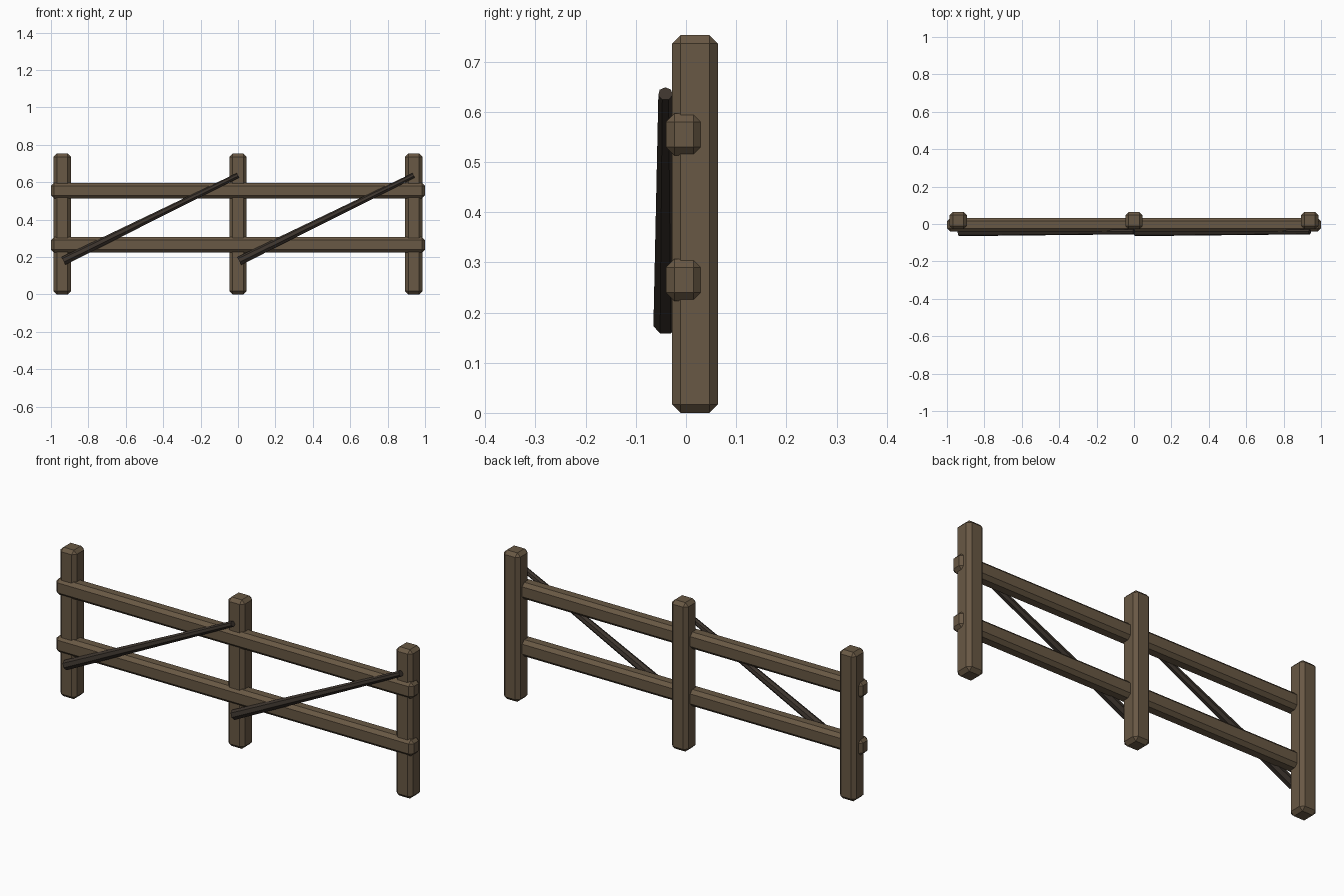
import bpy, bmesh
from mathutils import Vector, Matrix

if "Cube" in bpy.data.objects:
    bpy.data.objects.remove(bpy.data.objects["Cube"])


def material(name, rgb):
    m = bpy.data.materials.new(name)
    m.diffuse_color = (*rgb, 1)
    m.use_nodes = True
    m.node_tree.nodes["Principled BSDF"].inputs["Base Color"].default_value = m.diffuse_color
    return m


wood = material("weathered_wood", (0.14, 0.098, 0.058))
dark_wood = material("dark_wood", (0.045, 0.034, 0.026))


def finish(name, bm, mat):
    me = bpy.data.meshes.new(name)
    bm.to_mesh(me)
    bm.free()
    me.materials.append(mat)
    ob = bpy.data.objects.new(name, me)
    bpy.context.collection.objects.link(ob)
    return ob


def beam(name, lo, hi, bevel):
    """Box between two corners with a single flat chamfer on every edge."""
    lo, hi = Vector(lo), Vector(hi)
    bm = bmesh.new()
    bmesh.ops.create_cube(bm, size=1)
    bmesh.ops.scale(bm, vec=hi - lo, verts=bm.verts)
    bmesh.ops.translate(bm, vec=(lo + hi) / 2, verts=bm.verts)
    bmesh.ops.bevel(bm, geom=bm.edges[:], offset=bevel, segments=1,
                    affect='EDGES', profile=0.5)
    return finish(name, bm, wood)


def pole(name, a, b, r1, r2):
    """Seven-sided tapered pole from a to b, one corner pointing up."""
    a, b = Vector(a), Vector(b)
    axis = (b - a).normalized()
    side = Vector((0, 1, 0))
    up = axis.cross(side)
    if up.z < 0:
        up, side = -up, -side
    bm = bmesh.new()
    bmesh.ops.create_cone(bm, cap_ends=True, segments=7, radius1=r1,
                          radius2=r2, depth=(b - a).length)
    # the primitive's first corner lies on local +Y, which maps to "up"
    rot = Matrix((up.cross(axis), up, axis)).transposed().to_4x4()
    bm.transform(Matrix.Translation((a + b) / 2) @ rot)
    bmesh.ops.recalc_face_normals(bm, faces=bm.faces[:])
    return finish(name, bm, dark_wood)


# Upright posts
for tag, x in (("left", -0.94), ("middle", 0.0), ("right", 0.94)):
    beam(f"{tag}_post", (x - 0.046, -0.028, 0), (x + 0.046, 0.064, 0.753), 0.017)

# Horizontal rails
for tag, z in (("lower", 0.265), ("upper", 0.555)):
    beam(f"{tag}_rail", (-1, -0.04, z - 0.042), (1, 0.032, z + 0.042), 0.017)

# Diagonal braces on the front
for tag, x in (("left", -0.94), ("right", 0.0)):
    pole(f"{tag}_brace", (x + 0.007, -0.041, 0.178), (x + 0.94, -0.041, 0.636),
         0.0246, 0.0145)
